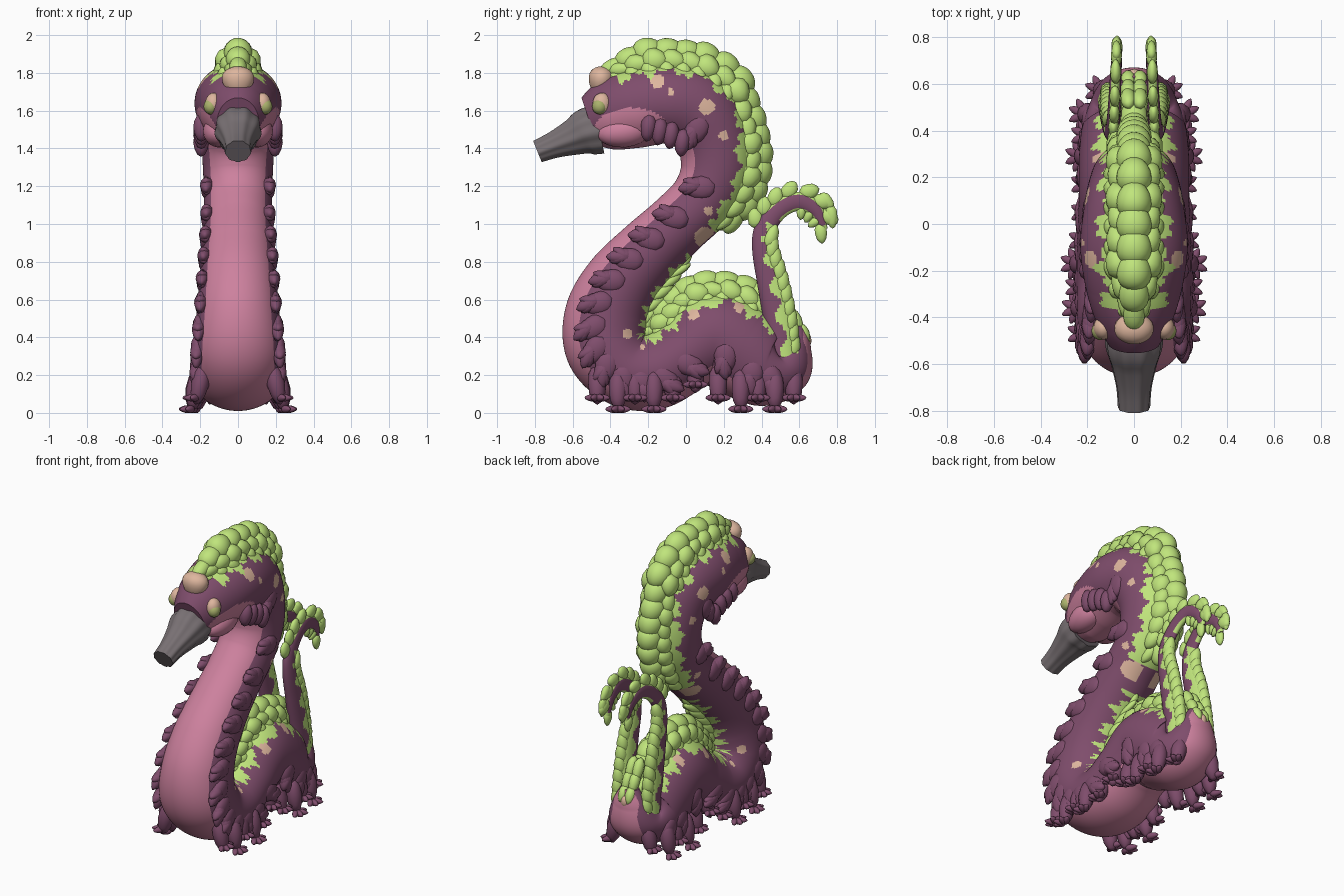
import bpy, bmesh, math, random
from mathutils import Vector, Matrix

if "Cube" in bpy.data.objects:
    bpy.data.objects.remove(bpy.data.objects["Cube"])

random.seed(4)
X = Vector((1, 0, 0))


def material(name, r, g, b):
    m = bpy.data.materials.new(name)
    lin = [(c / 255 / 12.92 if c < 11 else ((c / 255 + 0.055) / 1.055) ** 2.4) for c in (r, g, b)]
    m.diffuse_color = (*lin, 1)
    m.use_nodes = True
    m.node_tree.nodes["Principled BSDF"].inputs["Base Color"].default_value = m.diffuse_color
    return m


MATS = [material("purple", 127, 77, 108), material("pink", 205, 129, 158),
        material("green", 192, 229, 124), material("tan", 222, 182, 158),
        material("grey", 120, 112, 115), material("dark_grey", 96, 89, 93),
        material("olive", 170, 178, 108)]
PURPLE, PINK, GREEN, TAN, GREY, DARK, OLIVE = range(7)


def finish(name, bm):
    bmesh.ops.recalc_face_normals(bm, faces=bm.faces)
    me = bpy.data.meshes.new(name)
    bm.to_mesh(me)
    bm.free()
    for m in MATS:
        me.materials.append(m)
    for p in me.polygons:
        p.use_smooth = True
    ob = bpy.data.objects.new(name, me)
    bpy.context.collection.objects.link(ob)
    bpy.context.view_layer.objects.active = ob
    ob.select_set(True)
    bpy.ops.object.shade_smooth_by_angle(angle=math.radians(50))
    ob.select_set(False)


def spline(pts, step):
    """Evenly spaced (u, centre, tangent, normal, r, w) along a curve in the side plane."""
    def val(u):
        i = min(int(u), len(pts) - 2)
        f = u - i
        p = [Vector(pts[max(0, min(len(pts) - 1, i + k))]) for k in (-1, 0, 1, 2)]
        return 0.5 * (2 * p[1] + (p[2] - p[0]) * f + (2 * p[0] - 5 * p[1] + 4 * p[2] - p[3]) * f * f
                      + (3 * p[1] - p[0] - 3 * p[2] + p[3]) * f ** 3)
    out, last, n = [], None, (len(pts) - 1) * 60
    for k in range(n + 1):
        u = k / 60
        v = val(u)
        if last is None or k == n or math.dist(v[:2], last[:2]) >= step:
            d = val(min(u + .02, len(pts) - 1)) - val(max(u - .02, 0))
            t = Vector((0, d[0], d[1])).normalized()
            out.append((u, Vector((v[4], v[0], v[1])), t, Vector((0, -t.z, t.y)), v[2], v[3]))
            last = v
    return out


def sweep(name, samples, segs, rule, ridge=0, cap=PURPLE):
    """Elliptical tube along the samples; rule(u, c, centre) picks each face's colour."""
    bm = bmesh.new()
    rings = []
    for u, p, t, n, r, w in samples:
        ring = []
        for j in range(segs):
            a = math.tau * j / segs
            k = 1 + ridge * math.cos(9 * a)
            ring.append(bm.verts.new(p + n * (r * k * math.cos(a)) + X * (w * k * math.sin(a))))
        rings.append(ring)
    for i in range(len(rings) - 1):
        for j in range(segs):
            q = (j + 1) % segs
            f = bm.faces.new((rings[i][j], rings[i][q], rings[i + 1][q], rings[i + 1][j]))
            f.material_index = rule(samples[i][0], math.cos(math.tau * (j + .5) / segs), f.calc_center_median())
    bm.faces.new(rings[0]).material_index = cap
    bm.faces.new(rings[-1]).material_index = cap
    finish(name, bm)


def lobe(bm, loc, axis, up, size, mat, taper=0.0, sub=2):
    """Ellipsoid with its long side on axis, thickness on up; the taper narrows its tip."""
    z = axis.normalized()
    y = (up - z * up.dot(z)).normalized()
    rot = Matrix((y.cross(z), y, z)).transposed()
    for v in bmesh.ops.create_icosphere(bm, subdivisions=sub, radius=1)["verts"]:
        k = 1 - taper * v.co.z
        v.co = loc + rot @ Vector((v.co.x * size[0] * k, v.co.y * size[1] * k, v.co.z * size[2]))
        for f in v.link_faces:
            f.material_index = mat


# Body: one S-shaped tube from face to rump (y, z, half depth, half width, x)
BODY = [(-.51, 1.54, .135, .11, 0), (-.42, 1.57, .185, .16, 0), (-.28, 1.61, .21, .205, 0), (-.1, 1.64, .215, .23, 0),
        (.06, 1.59, .22, .215, 0), (.15, 1.44, .2, .195, 0), (.16, 1.28, .19, .185, 0), (.09, 1.13, .175, .18, 0),
        (-.04, 1.0, .17, .18, 0), (-.2, .85, .18, .19, 0), (-.34, .69, .2, .205, 0), (-.42, .52, .22, .22, 0),
        (-.42, .35, .22, .24, 0), (-.31, .23, .205, .245, 0), (-.16, .22, .2, .245, 0), (0, .31, .2, .24, 0),
        (.15, .4, .235, .235, 0), (.29, .33, .25, .235, 0), (.42, .24, .21, .22, 0), (.53, .25, .15, .18, 0),
        (.58, .36, .085, .12, 0), (.59, .46, .04, .06, 0)]
SPOTS = [(-.15, 1.755, .036), (.11, 1.62, .042), (.2, 1.47, .026), (-.08, 1.7, .018), (.12, 1.07, .024),
         (-.31, .42, .028), (.04, .52, .028), (.28, .56, .028), (-.23, .35, .014), (.1, .93, .055)]


def body_colour(u, c, p):
    if abs(p.x) > .05 and any(math.hypot(p.y - y, p.z - z) < r for y, z, r in SPOTS):
        return TAN
    # cheek patch and throat
    if u < 4 and ((p.y + .29) / .2) ** 2 + ((p.z - 1.49) / .125) ** 2 < 1:
        return PINK
    if c < (-.62 if u < 17.8 else -.74) or (u > 19.3 and p.y > .62 and abs(p.x) < .09):
        return PINK
    jag = .09 * math.sin(u * 9) + .06 * math.sin(u * 23 + 1)
    edge = .78 if u < 5 else .58 if u < 8 else .9 if u < 14 else .76
    if (1.75 < u < 7.4 or 8.3 < u < 17.6 or u > 19.8) and c > edge + jag:
        return GREEN
    return PURPLE


body = spline(BODY, .007)
sweep("body", body, 96, body_colour)


def along(u0, u1, gap, side):
    """Body samples a fixed gap apart, measured on the back (side 1) or the belly (side -1)."""
    last = None
    for s in body:
        q = s[1] + s[3] * s[4] * side
        if u0 <= s[0] <= u1 and (last is None or (q - last).length >= gap):
            last = q
            yield s


# Crest: rows of overlapping lumps down the back
bm = bmesh.new()
for u0, u1, gap, k, lift in ((1.75, 7.3, .085, 1, .06), (8.6, 10.8, .07, .55, 0), (14.2, 17.6, .075, .9, .06)):
    for u, p, t, n, r, w in along(u0, u1, gap, 1):
        fade = k * min(1, .6 + .5 * (u - u0), .6 + .5 * (u1 - u))
        drop = .035 if 4.3 < u < 8 else 0
        j = random.uniform(.9, 1.1)
        lobe(bm, p + n * (r + lift * fade - drop), t + n * .2, n, (.075 * fade, .075 * fade * j, .085), GREEN, .12, 3)
        for s in (-1, 1):
            j = random.uniform(.85, 1.15)
            lobe(bm, p + n * (r + .01 - drop) + X * s * .065 * fade + t * .03, t - n * .15 + X * s * .3, n,
                 (.055 * fade * j, .065 * fade * j, .075), GREEN, .2)
            lobe(bm, p + n * (r - .04 - drop) + X * s * .1 * fade, t * .6 - n + X * s * .5, X,
                 (.042 * fade, .03 * fade, .06 * j), GREEN, .3)
finish("back_crest", bm)

# Side frills: broad leafy tufts set just behind the edges of the belly
bm = bmesh.new()
for u0, u1 in ((4.4, 15), (16.7, 18.4)):
    for u, p, t, n, r, w in along(u0, u1, .165, -1):
        for s in (-1, 1):
            base = p - n * r * .4 + X * s * w * .9
            for da, size in ((-.4, .8), (.2, 1.05), (.8, .9)):
                d = (t * (.5 + da) - n * .7 + X * s * .08).normalized()
                lobe(bm, base + d * .025 * size, d, X, (.04 * size, .036, .072 * size), PURPLE, .3)
            lobe(bm, base + n * .03, t * .7 - n, X, (.065, .035, .085), PURPLE, .1)
finish("side_frills", bm)

# Legs: stubby, with splayed toes on the ground
bm = bmesh.new()
for y, out, flat in ((-.47, .215, 0), (-.36, .24, 1), (-.27, .225, 0), (-.17, .245, 1), (-.07, .21, 0), (.05, .2, 0),
                     (.17, .2, 0), (.29, .225, 1), (.38, .2, 0), (.47, .21, 1), (.57, .14, 0)):
    for s in (-1, 1):
        top = Vector((s * (out - .03), y, .22 if y != .05 else .27))
        foot = Vector((s * out, y, .03 if flat else .09 if y != .05 else .16))
        lobe(bm, (top + foot) / 2, foot - top, X, (.05, .048, .115), PURPLE, .05)
        for a in (-1.1, -.4, .4, 1.1):
            d = Vector((s * math.cos(a), math.sin(a), 0))
            lobe(bm, foot + d * .035 - Vector((0, 0, .01)), d, Vector((0, 0, 1)), (.02, .02, .04), PURPLE, .3)
finish("legs", bm)

# Snout: ribbed, tapering tube with a dark mouth
SNOUT = [(-.46, 1.505, .13, .12, 0), (-.53, 1.49, .122, .12, 0), (-.6, 1.46, .095, .098, 0),
         (-.7, 1.42, .07, .075, 0), (-.787, 1.385, .06, .068, 0)]
sweep("snout", spline(SNOUT, .02), 54, lambda u, c, p: GREY, .035, DARK)

# Face: forehead bump, eyes, soft cheeks and hanging jowls
bm = bmesh.new()
lobe(bm, Vector((0, -.45, 1.75)), Vector((0, .1, 1)), Vector((0, 1, 0)), (.082, .065, .085), TAN, -.3, 3)
for s in (-1, 1):
    lobe(bm, Vector((s * .13, -.445, 1.635)), Vector((0, 0, 1)), X, (.05, .044, .06), TAN, 0, 3)
    lobe(bm, Vector((s * .144, -.457, 1.622)), Vector((0, 0, 1)), X, (.04, .038, .042), OLIVE, 0, 3)
    lobe(bm, Vector((s * .1, -.33, 1.49)), Vector((0, 1, .15)), X, (.085, .085, .14), PINK, -.1, 3)
    for y, z in ((-.2, 1.51), (-.14, 1.49), (-.08, 1.47), (-.02, 1.43)):
        lobe(bm, Vector((s * .195, y, z)), Vector((0, -.15, -1)), X, (.042, .042, .075), PURPLE, .1)
finish("face", bm)

# Tails: a curled pair with leafy fronds
for s, side in ((-1, "left"), (1, "right")):
    pts = [(.52, .28, .075, .055, s * .1), (.49, .5, .08, .05, s * .1), (.45, .7, .075, .042, s * .1),
           (.41, .87, .06, .036, s * .095), (.42, .98, .055, .03, s * .09), (.5, 1.08, .05, .027, s * .085),
           (.6, 1.12, .05, .025, s * .08), (.69, 1.07, .04, .023, s * .075), (.73, .97, .02, .016, s * .07)]
    tail = spline(pts, .015)
    sweep(side + "_tail", tail, 32, lambda u, c, p:
          GREEN if (u < 4.2 and c < -.1 + .3 * math.sin(u * 8)) or (u > 4.5 and abs(c) > .7) or u > 7.6 else PURPLE)
    bm = bmesh.new()
    for i, (u, p, t, n, r, w) in enumerate(tail):
        if i % 4 == 0 and u < 4:
            lobe(bm, p - n * r * .75 + X * s * .008, t - n * .25, X, (.04, .038, .075), GREEN, .2)
        elif i % 4 == 0 and u < 7.9:
            lobe(bm, p + n * (r + .016), n * .7 + t, X, (.042, .024, .055), GREEN, .1)
            if u > 5.8:
                lobe(bm, p - n * (r + .008), -n + t * .3, X, (.025, .02, .04), GREEN, .2)
    for y, z, dy, h in ((.715, .95, .1, .055), (.77, 1.04, .1, .065), (.745, 1.12, .8, .055)):
        lobe(bm, Vector((s * .075, y, z)), Vector((0, dy, -1)), X, (.033, .022, h), GREEN, .2)
    finish(side + "_tail_fronds", bm)

# Rump crest: lumps running down the rear
bm = bmesh.new()
for y, z, h in ((.54, .56, .08), (.58, .49, .07), (.62, .42, .06)):
    for x in (-.025, .025):
        lobe(bm, Vector((x, y, z)), Vector((x, .5, -1)), Vector((0, 1, 0)), (.033, .035, h), GREEN, .15)
lobe(bm, Vector((0, .635, .38)), Vector((0, .1, 1)), Vector((0, 1, 0)), (.03, .03, .045), TAN)
finish("rump_crest", bm)
